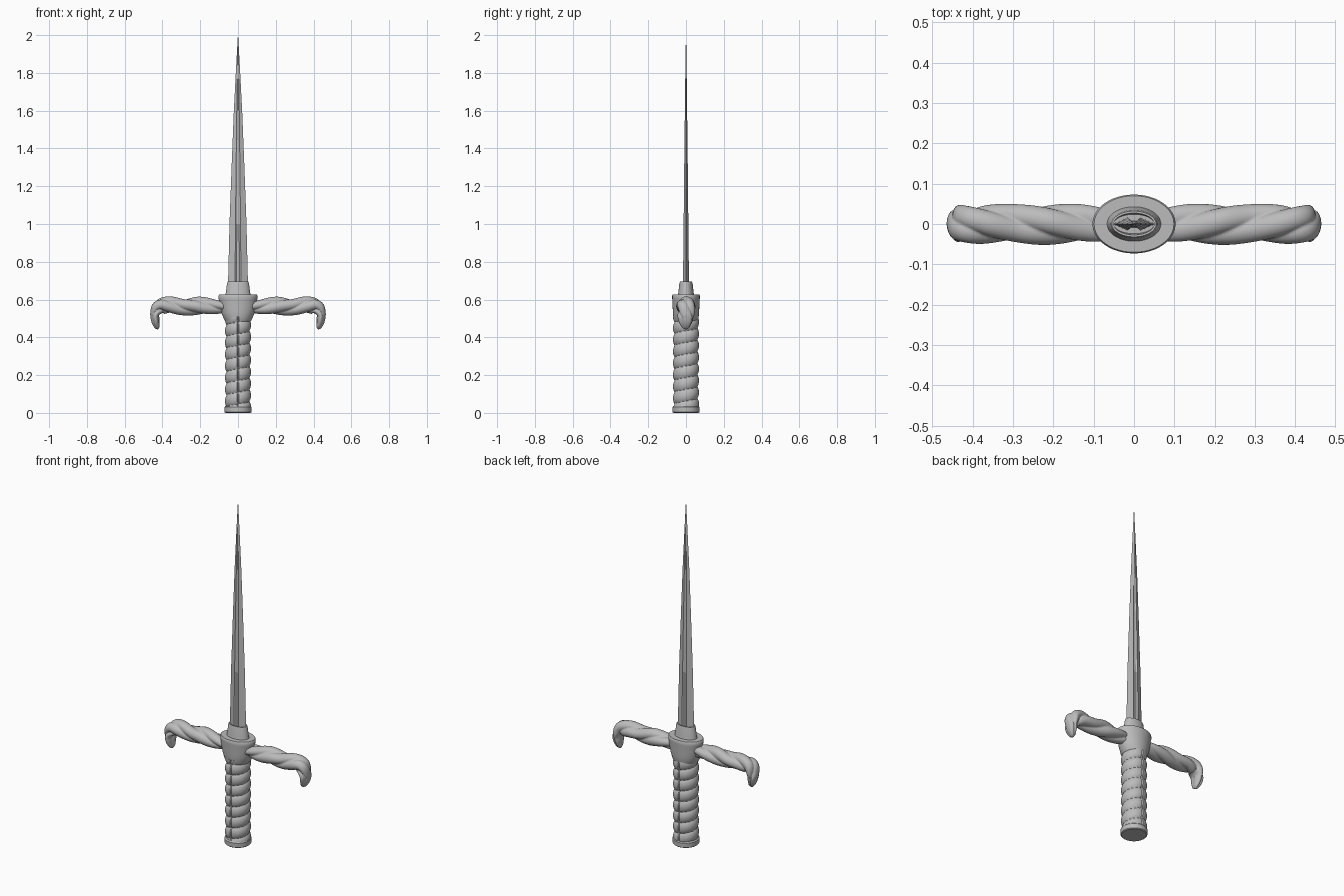
import bpy, bmesh, math
from math import sin, cos, pi, tau
from mathutils import Vector

if "Cube" in bpy.data.objects:
    bpy.data.objects.remove(bpy.data.objects["Cube"])

steel = bpy.data.materials.new("grey steel")
steel.use_nodes = True
grey = (0.5, 0.5, 0.5, 1)
steel.diffuse_color = grey
steel.node_tree.nodes["Principled BSDF"].inputs["Base Color"].default_value = grey


def loft(name, rings, smooth=35):
    """Skin a list of closed rings and cap both ends."""
    bm = bmesh.new()
    loops = [[bm.verts.new(p) for p in ring] for ring in rings]
    n = len(loops[0])
    for a, b in zip(loops, loops[1:]):
        for i in range(n):
            j = (i + 1) % n
            bm.faces.new((a[i], a[j], b[j], b[i]))
    bm.faces.new(loops[0][::-1])
    bm.faces.new(loops[-1])
    bmesh.ops.recalc_face_normals(bm, faces=bm.faces)
    mesh = bpy.data.meshes.new(name)
    bm.to_mesh(mesh)
    bm.free()
    mesh.materials.append(steel)
    obj = bpy.data.objects.new(name, mesh)
    bpy.context.collection.objects.link(obj)
    bpy.ops.object.select_all(action="DESELECT")
    obj.select_set(True)
    bpy.context.view_layer.objects.active = obj
    if smooth:
        bpy.ops.object.shade_smooth_by_angle(angle=math.radians(smooth))
    return obj


def ellipse(rx, ry, z, n=48):
    return [(rx * cos(tau * i / n), ry * sin(tau * i / n), z) for i in range(n)]


def turned(name, profile):
    return loft(name, [ellipse(*p) for p in profile])


def lerp_at(points, t):
    """Catmull-Rom sample of a short list of tuples, t from 0 to 1."""
    pts = [Vector(p) for p in points]
    s = t * (len(pts) - 1)
    i = min(int(s), len(pts) - 2)
    f = s - i
    p1, p2 = pts[i], pts[i + 1]
    p0 = pts[i - 1] if i else 2 * p1 - p2
    p3 = pts[i + 2] if i + 2 < len(pts) else 2 * p2 - p1
    return 0.5 * (2 * p1 + (p2 - p0) * f + (2 * p0 - 5 * p1 + 4 * p2 - p3) * f * f
                  + (3 * p1 - p0 - 3 * p2 + p3) * f ** 3)


# Pommel cap
turned("pommel_cap", [(.066, .066, 0), (.071, .071, .004), (.072, .072, .03), (.066, .066, .037)])

# Grip: spiral wire wrap with a seam down the front and back
PITCH = .062
def grip_ring(z, n=96):
    ring = []
    for i in range(n):
        a = tau * i / n
        phase = (z / PITCH - a / tau) % 1
        r = .058 + .011 * sin(pi * phase) ** .6
        if abs(cos(a)) < .05:
            r -= .005
        ring.append((r * cos(a), r * sin(a), z))
    return ring

loft("grip", [grip_ring(.03 + .48 * k / 130) for k in range(131)], 50)

# Guard block and blade collar
turned("guard_block", [(.066, .062, .485), (.074, .066, .495), (.088, .069, .53), (.096, .071, .565),
                       (.1, .072, .595), (.103, .073, .605), (.103, .073, .62), (.099, .07, .626)])
turned("blade_collar", [(.068, .044, .62), (.064, .04, .64), (.058, .035, .685), (.055, .032, .695),
                        (.05, .027, .695), (.05, .024, .68)])

# Blade: diamond section with a shallow fuller on each side
def blade_ring(z, w, t):
    half = [(w, 0), (.3 * w, t), (.14 * w, .6 * t), (-.14 * w, .6 * t), (-.3 * w, t)]
    return [(x, y, z) for x, y in half] + [(-x, -y, z) for x, y in half]

loft("blade", [blade_ring(*p) for p in [(.67, .053, .016), (1.0, .045, .0125), (1.3, .034, .0095),
                                        (1.6, .022, .006), (1.85, .009, .003), (2.0, .0006, .0004)]], 0)

# Twisted guard arms with hooked ends: x, z, half height, half width
ARM = [(.06, .562, .03, .04), (.13, .563, .04, .047), (.21, .566, .048, .05), (.29, .562, .044, .048),
       (.365, .57, .045, .048), (.415, .562, .042, .046), (.438, .525, .026, .045),
       (.436, .485, .022, .038), (.428, .455, .014, .022), (.424, .443, .004, .006)]
ARM = [Vector(p) for p in ARM]
STRANDS, ARM_STEPS, SIDES = 3, 110, 60

def arm_rings(side):
    rings, run = [], 0
    for k in range(ARM_STEPS + 1):
        t = k / ARM_STEPS
        x, z, h, w = lerp_at(ARM, t)
        ahead, back = lerp_at(ARM, min(1, t + .01)), lerp_at(ARM, max(0, t - .01))
        d = Vector((ahead.x - back.x, ahead.y - back.y)).normalized()
        twist = min(t, .72) * tau * 1.35
        ring = []
        for i in range(SIDES):
            a = tau * i / SIDES
            r = .74 + .3 * abs(sin(STRANDS * (a + twist) / 2)) ** .8
            u, v = h * r * sin(a), w * r * cos(a)
            ring.append((side * (x - d.y * u), v, z + d.x * u))
        rings.append(ring)
    return rings

for side, label in ((1, "left"), (-1, "right")):
    loft(label + "_guard_arm", arm_rings(side), 50)
